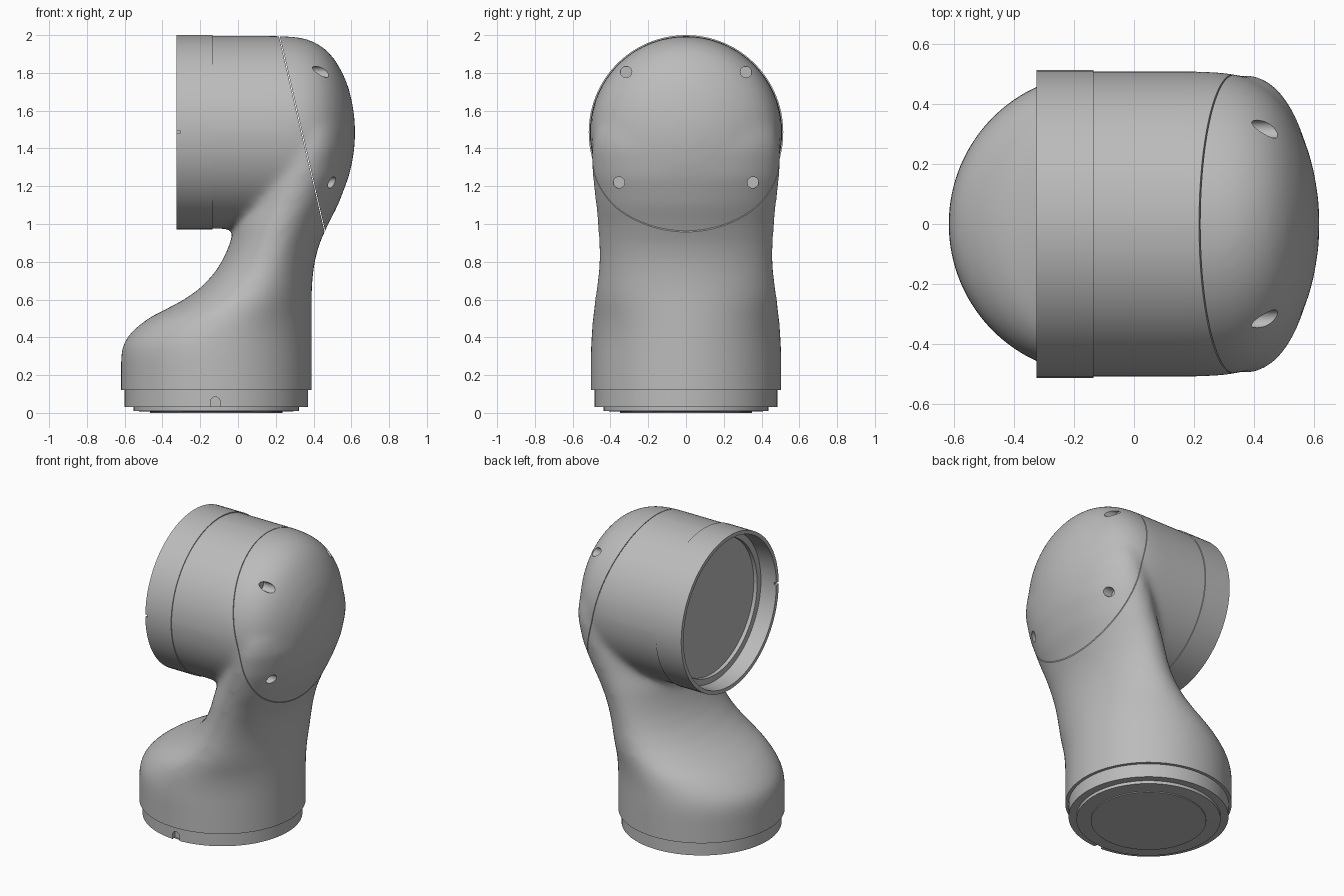
import bpy, bmesh, math
from mathutils import Vector, Matrix

cube = bpy.data.objects.get("Cube")
if cube:
    bpy.data.objects.remove(cube, do_unlink=True)

grey = bpy.data.materials.new("satin_grey")
grey.use_nodes = True
grey.diffuse_color = (0.5, 0.5, 0.5, 1)
grey.node_tree.nodes["Principled BSDF"].inputs["Base Color"].default_value = (0.5, 0.5, 0.5, 1)

X, Y, Z = Vector((1, 0, 0)), Vector((0, 1, 0)), Vector((0, 0, 1))
BASE = Vector((-0.115, 0, 0))      # axis of the lower flange
HEAD = Vector((0, 0, 1.485))       # axis of the upper flange


def new_object(name, bm):
    bmesh.ops.recalc_face_normals(bm, faces=bm.faces)
    mesh = bpy.data.meshes.new(name)
    bm.to_mesh(mesh)
    bm.free()
    mesh.materials.append(grey)
    obj = bpy.data.objects.new(name, mesh)
    bpy.context.collection.objects.link(obj)
    return obj


def loft(name, rings, n=96):
    """Skin rings given as (centre, half axis, half axis) and close both ends."""
    bm = bmesh.new()
    loops = []
    for c, u, v in rings:
        angles = [2 * math.pi * i / n for i in range(n)]
        loops.append([bm.verts.new(c + u * math.cos(a) + v * math.sin(a)) for a in angles])
    for a, b in zip(loops, loops[1:]):
        for i in range(n):
            j = (i + 1) % n
            bm.faces.new((a[i], a[j], b[j], b[i]))
    bm.faces.new(loops[0])
    bm.faces.new(loops[-1])
    return new_object(name, bm)


def turned(name, origin, axis, profile, n=96):
    """Turned part from (radius, position along axis) pairs."""
    u, v = (Y, Z) if axis == X else (X, Y)
    return loft(name, [(origin + axis * h, u * r, v * r) for r, h in profile], n)


def box(name, low, high):
    low, high = Vector(low), Vector(high)
    bm = bmesh.new()
    bmesh.ops.create_cube(bm, size=1, matrix=Matrix.Translation((low + high) / 2)
                          @ Matrix.Diagonal((high - low).to_4d()))
    return new_object(name, bm)


def select(obj):
    bpy.ops.object.select_all(action='DESELECT')
    obj.select_set(True)
    bpy.context.view_layer.objects.active = obj


def apply_modifier(obj, kind, **settings):
    mod = obj.modifiers.new(kind.lower(), kind)
    for key, value in settings.items():
        setattr(mod, key, value)
    select(obj)
    bpy.ops.object.modifier_apply(modifier=mod.name)


def boolean(obj, other, operation='DIFFERENCE'):
    apply_modifier(obj, 'BOOLEAN', object=other, operation=operation, solver='EXACT')
    bpy.data.objects.remove(other, do_unlink=True)


def keep_side(obj, point, normal):
    """Slice off everything ahead of a plane and close the cut."""
    bm = bmesh.new()
    bm.from_mesh(obj.data)
    cut = bmesh.ops.bisect_plane(bm, geom=bm.verts[:] + bm.edges[:] + bm.faces[:],
                                 plane_co=point, plane_no=normal, clear_outer=True)
    edges = [e for e in cut["geom_cut"] if isinstance(e, bmesh.types.BMEdge)]
    bmesh.ops.contextual_create(bm, geom=edges)
    bm.to_mesh(obj.data)
    bm.free()


# Lower shell and neck: height, left edge, right edge, half depth
sections = [
    (-0.1, -0.62, 0.39, 0.505), (0.3, -0.62, 0.39, 0.505), (0.36, -0.61, 0.39, 0.503),
    (0.41, -0.58, 0.39, 0.5), (0.46, -0.53, 0.39, 0.497), (0.51, -0.46, 0.39, 0.493),
    (0.55, -0.38, 0.39, 0.489), (0.6, -0.285, 0.39, 0.483), (0.66, -0.2, 0.391, 0.474),
    (0.74, -0.125, 0.397, 0.464), (0.82, -0.075, 0.41, 0.46), (0.9, -0.042, 0.433, 0.462),
    (1.0, -0.015, 0.478, 0.468), (1.1, 0.03, 0.53, 0.478), (1.25, 0.09, 0.587, 0.496),
    (1.4, 0.15, 0.612, 0.5), (1.5, 0.2, 0.6, 0.48)]
body = loft("body_shell", [(Vector(((l + r) / 2, 0, z)), X * (r - l) / 2, Y * d)
                           for z, l, r, d in sections])

# Upper barrel with domed end
dome = [(0.51, -0.3), (0.51, 0.22), (0.507, 0.3), (0.496, 0.36), (0.474, 0.415), (0.44, 0.465),
        (0.39, 0.51), (0.32, 0.552), (0.24, 0.585), (0.16, 0.605), (0.08, 0.617), (0.004, 0.621)]
boolean(body, turned("barrel", HEAD, X, dome), 'UNION')

# Blend the two volumes into one cast shape, then trim the flange ends square
apply_modifier(body, 'REMESH', mode='VOXEL', voxel_size=0.015)
apply_modifier(body, 'SMOOTH', factor=0.5, iterations=40)
keep_side(body, Z * 0.12, -Z)
boolean(body, box("trim", (-0.8, -0.8, 0.93), (-0.14, 0.8, 2.2)))

# End cover, parted from the body by a slanted seam
cover = body.copy()
cover.data = body.data.copy()
cover.name = "end_cover"
bpy.context.collection.objects.link(cover)
seam, slant = Vector((0.22, 0, 1.99)), Vector((1.03, 0, 0.24)).normalized()
keep_side(body, seam - slant * 0.002, slant)
keep_side(cover, seam + slant * 0.002, -slant)

# Screw holes in the cover
for side in (-1, 1):
    for y, z, floor in ((0.317, 1.805, 0.39), (0.355, 1.22, 0.45)):
        boolean(cover, turned("hole", Vector((0, side * y, z)), X,
                              [(0.03, floor), (0.03, 0.8)], 24))

# Bottom flange with stepped spigot and arched notch
flange = turned("bottom_flange", BASE, Z, [
    (0.35, 0), (0.35, 0.006), (0.437, 0.01), (0.437, 0.03), (0.485, 0.03), (0.485, 0.125)])
boolean(flange, box("notch", (-0.145, -0.6, 0.02), (-0.095, -0.46, 0.06)))
arch = loft("notch_top", [(Vector((-0.12, y, 0.06)), X * 0.025, Z * 0.025)
                          for y in (-0.6, -0.46)], 24)
boolean(flange, arch)

# Upper collar with recessed socket and locating slot
collar = turned("socket_collar", HEAD, X, [
    (0.002, -0.19), (0.445, -0.19), (0.445, -0.215), (0.485, -0.215), (0.49, -0.325),
    (0.515, -0.325), (0.515, -0.135), (0.002, -0.135)])
boolean(collar, box("slot", (-0.34, -0.6, 1.48), (-0.308, -0.4, 1.495)))

for obj in (body, cover, flange, collar):
    select(obj)
    bpy.ops.object.shade_smooth_by_angle(angle=math.radians(35))
